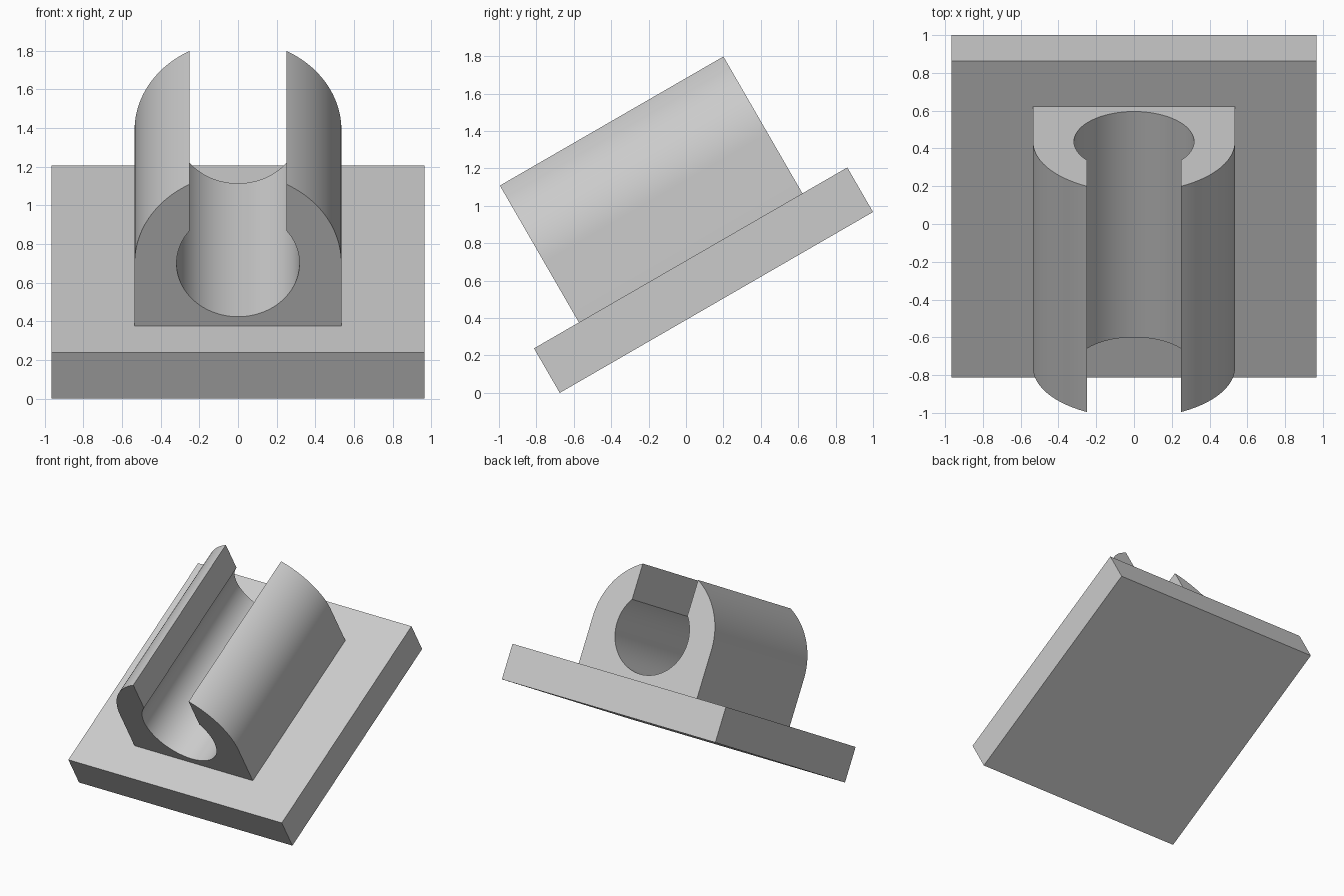
import bpy, bmesh
from math import radians, acos, cos, sin, pi
from mathutils import Matrix, Vector

if "Cube" in bpy.data.objects:
    bpy.data.objects.remove(bpy.data.objects["Cube"], do_unlink=True)

TILT = radians(30)
BASE_W, BASE_L, BASE_T = 1.93, 1.934, 0.275
CLIP_L, BORE_H = 1.38, 0.372          # clip length, bore axis above the plate
OUTER_R, BORE_R, SLOT = 0.535, 0.318, 0.25

# Shared tilt: the plate's lower front edge rests on the ground
PLACE = Matrix.Translation((0, -0.675, 0)) @ Matrix.Rotation(TILT, 4, 'X')

grey = bpy.data.materials.new("light grey")
grey.use_nodes = True
colour = (0.6, 0.6, 0.6, 1)
grey.diffuse_color = colour
grey.node_tree.nodes["Principled BSDF"].inputs["Base Color"].default_value = colour


def extrude_profile(name, points, y_start, length):
    """Extrude an x-z outline along the slope and tilt it into place."""
    bm = bmesh.new()
    face = bm.faces.new([bm.verts.new((x, y_start, z)) for x, z in points])
    result = bmesh.ops.extrude_face_region(bm, geom=[face])
    verts = [v for v in result["geom"] if isinstance(v, bmesh.types.BMVert)]
    bmesh.ops.translate(bm, verts=verts, vec=Vector((0, length, 0)))
    bmesh.ops.recalc_face_normals(bm, faces=bm.faces)
    mesh = bpy.data.meshes.new(name)
    bm.to_mesh(mesh)
    bm.free()
    mesh.materials.append(grey)
    obj = bpy.data.objects.new(name, mesh)
    bpy.context.collection.objects.link(obj)
    obj.matrix_world = PLACE
    return obj


def arc(radius, start, end, steps):
    """Arc about the bore axis."""
    angles = [start + (end - start) * i / steps for i in range(steps + 1)]
    return [(radius * cos(a), BASE_T + BORE_H + radius * sin(a)) for a in angles]


# Base plate
w = BASE_W / 2
extrude_profile("base_plate", [(-w, 0), (w, 0), (w, BASE_T), (-w, BASE_T)], 0, BASE_L)

# Slotted clip: round-topped block, open bore with a slot through the top
outer = acos(SLOT / OUTER_R)
inner = acos(SLOT / BORE_R)
outline = [(-OUTER_R, BASE_T), (OUTER_R, BASE_T)]
outline += arc(OUTER_R, 0, outer, 24)
outline += arc(BORE_R, inner, -pi - inner, 64)
outline += arc(OUTER_R, pi - outer, pi, 24)
clip = extrude_profile("slotted_clip", outline, (BASE_L - CLIP_L) / 2, CLIP_L)

bpy.ops.object.select_all(action='DESELECT')
clip.select_set(True)
bpy.context.view_layer.objects.active = clip
bpy.ops.object.shade_smooth_by_angle(angle=radians(30))
